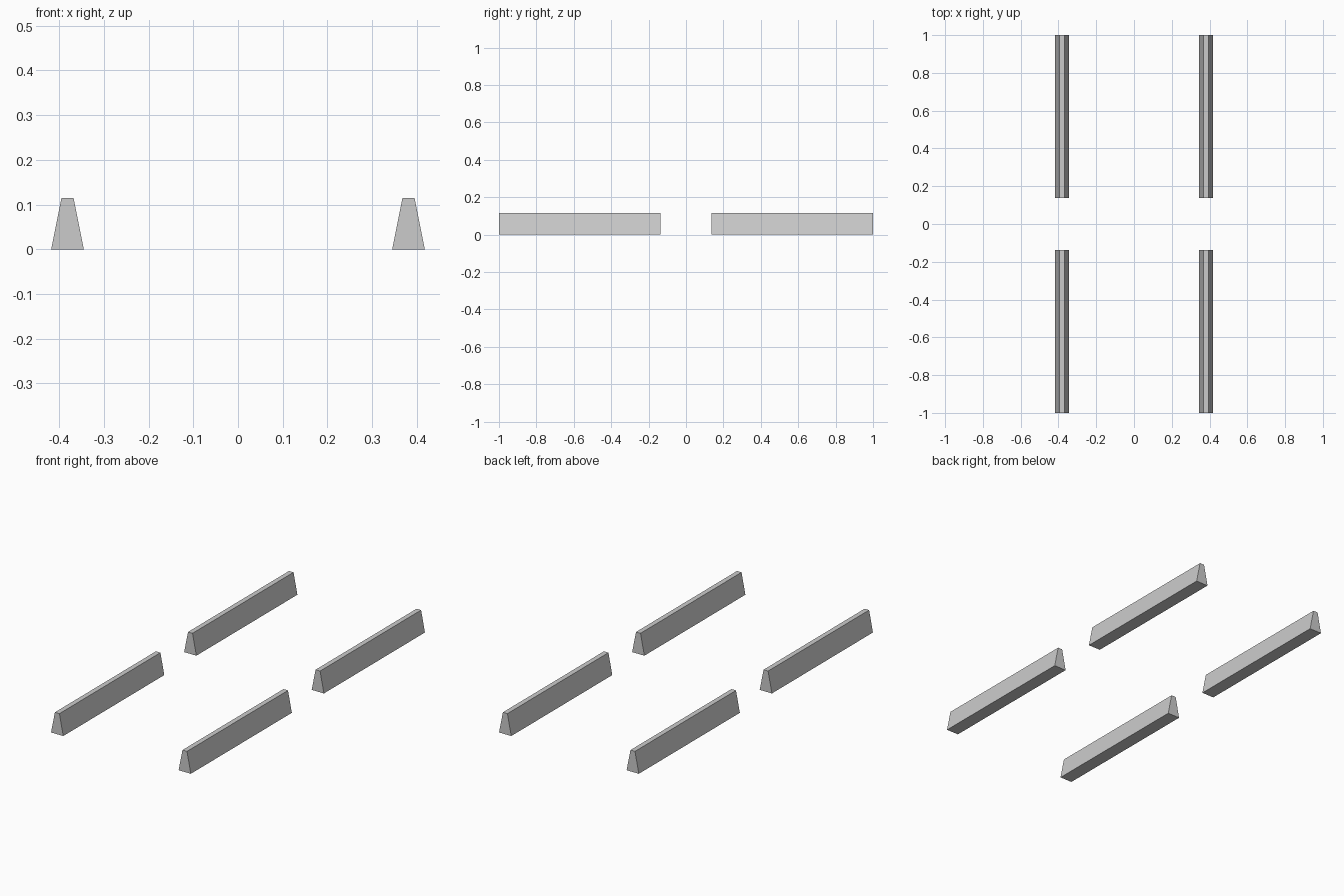
import bpy
import bmesh

cube = bpy.data.objects.get("Cube")
if cube:
    bpy.data.objects.remove(cube, do_unlink=True)

# Single concrete grey
grey = bpy.data.materials.new("light_grey")
grey.use_nodes = True
colour = (0.6, 0.6, 0.6, 1)
grey.diffuse_color = colour
grey.node_tree.nodes["Principled BSDF"].inputs["Base Color"].default_value = colour

CENTRE_X = 0.3815
HALF_BASE, HALF_TOP, HEIGHT = 0.0365, 0.0135, 0.115
INNER_Y, OUTER_Y = 0.137, 1.0


def barrier(name, x, y_start, y_end):
    """Tapered barrier: a trapezoid profile extruded along y."""
    bm = bmesh.new()
    profile = [(-HALF_BASE, 0), (HALF_BASE, 0), (HALF_TOP, HEIGHT), (-HALF_TOP, HEIGHT)]
    end = bm.faces.new([bm.verts.new((x + px, y_start, pz)) for px, pz in profile])
    new = bmesh.ops.extrude_face_region(bm, geom=[end], use_keep_orig=True)["geom"]
    verts = [v for v in new if isinstance(v, bmesh.types.BMVert)]
    bmesh.ops.translate(bm, verts=verts, vec=(0, y_end - y_start, 0))
    bmesh.ops.recalc_face_normals(bm, faces=bm.faces)
    mesh = bpy.data.meshes.new(name)
    bm.to_mesh(mesh)
    bm.free()
    mesh.materials.append(grey)
    bpy.context.collection.objects.link(bpy.data.objects.new(name, mesh))


# Two barriers on each side, with a gap between front and back
for side, sx in (("left", 1), ("right", -1)):
    barrier(f"front_{side}_barrier", sx * CENTRE_X, -OUTER_Y, -INNER_Y)
    barrier(f"back_{side}_barrier", sx * CENTRE_X, INNER_Y, OUTER_Y)
